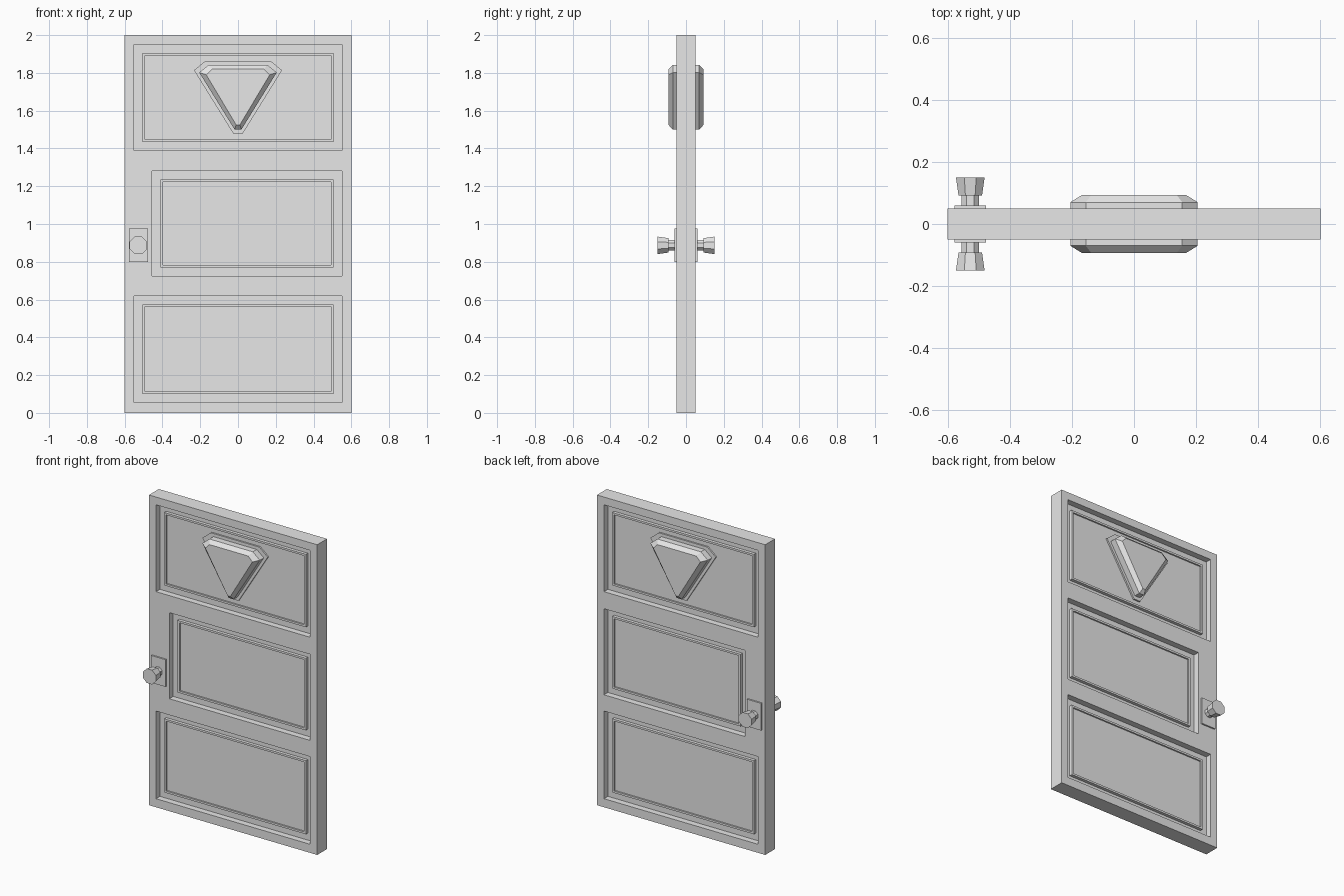
import bpy, bmesh, math
from mathutils import Matrix, Vector

cube = bpy.data.objects.get("Cube")
if cube:
    bpy.data.objects.remove(cube)

grey = bpy.data.materials.new("plain grey")
grey.use_nodes = True
grey.diffuse_color = (0.8, 0.8, 0.8, 1)
grey.node_tree.nodes["Principled BSDF"].inputs["Base Color"].default_value = (0.8, 0.8, 0.8, 1)


def finish(name, bm):
    bmesh.ops.recalc_face_normals(bm, faces=bm.faces)
    mesh = bpy.data.meshes.new(name)
    bm.to_mesh(mesh)
    bm.free()
    mesh.materials.append(grey)
    obj = bpy.data.objects.new(name, mesh)
    bpy.context.collection.objects.link(obj)
    return obj


def add_box(bm, x0, x1, y0, y1, z0, z1):
    size = Matrix.Diagonal((x1 - x0, y1 - y0, z1 - z0, 1))
    place = Matrix.Translation(((x0 + x1) / 2, (y0 + y1) / 2, (z0 + z1) / 2))
    return bmesh.ops.create_cube(bm, size=1, matrix=place @ size)


def add_loft(bm, loops):
    """Skin closed loops of points one after another and cap the ends."""
    rings = [[bm.verts.new(p) for p in loop] for loop in loops]
    for a, b in zip(rings, rings[1:]):
        for i in range(len(a)):
            j = (i + 1) % len(a)
            bm.faces.new((a[i], a[j], b[j], b[i]))
    bm.faces.new(rings[0])
    bm.faces.new(rings[-1])


HALF, FLOOR, RIDGE, FIELD = 0.05, 0.01, 0.03, 0.02   # half thicknesses
panels = {"top": (-0.55, 0.55, 1.39, 1.95),
          "middle": (-0.455, 0.55, 0.725, 1.28),
          "bottom": (-0.55, 0.55, 0.055, 0.62)}

# Door slab with sunken panel openings on both faces
bm = bmesh.new()
add_box(bm, -0.6, 0.6, -HALF, HALF, 0, 2)
door = finish("door_slab", bm)
bm = bmesh.new()
for x0, x1, z0, z1 in panels.values():
    add_box(bm, x0, x1, FLOOR, 0.1, z0, z1)
    add_box(bm, x0, x1, -0.1, -FLOOR, z0, z1)
cutter = finish("panel_cutter", bm)
cutter.hide_render = True
cut = door.modifiers.new("openings", 'BOOLEAN')
cut.object = cutter
cut.solver = 'EXACT'
bpy.context.view_layer.objects.active = door
bpy.ops.object.modifier_apply(modifier=cut.name)
bpy.data.objects.remove(cutter)

# Raised panels with a narrow ridge around a lower field
for name, (x0, x1, z0, z1) in panels.items():
    bm = bmesh.new()
    m = 0.045
    add_box(bm, x0 + m, x1 - m, -RIDGE, RIDGE, z0 + m, z1 - m)
    bm.normal_update()
    fields = [f for f in bm.faces if abs(f.normal.y) > 0.9]
    bmesh.ops.inset_individual(bm, faces=fields, thickness=0.018)
    pushed = bmesh.ops.extrude_discrete_faces(bm, faces=fields)["faces"]
    for f in pushed:
        for v in f.verts:
            v.co.y = math.copysign(FIELD, v.co.y)
    finish(name + "_panel", bm)


# Wedge ornament: flat rim, straight block and chamfered face
def wedge(side, top, shoulder, low, wide, flat, tip, y):
    half = [(tip, low), (wide, shoulder), (flat, top)]
    pts = half + [(-x, z) for x, z in reversed(half)]
    return [Vector((x, side * y, z)) for x, z in pts]


rim = (1.863, 1.814, 1.477, 0.233, 0.173, 0.024)
block = (1.843, 1.802, 1.5, 0.205, 0.155, 0.018)
face = (1.82, 1.79, 1.525, 0.168, 0.138, 0.01)
for side, label in ((-1, "front"), (1, "back")):
    bm = bmesh.new()
    add_loft(bm, [wedge(side, *rim, y) for y in (0, RIDGE)])
    add_loft(bm, [wedge(side, *block, 0.01), wedge(side, *block, 0.07),
                  wedge(side, *face, 0.093)])
    finish(label + "_wedge_ornament", bm)

# Handle plate, shaft and flared knob
for side, label in ((-1, "front"), (1, "back")):
    bm = bmesh.new()
    y0, y1 = sorted((side * 0.04, side * 0.06))
    add_box(bm, -0.578, -0.476, y0, y1, 0.8, 0.975)
    finish(label + "_handle_plate", bm)

    def ring(radius, y):
        angles = [math.tau * (i + 0.5) / 8 for i in range(8)]
        return [Vector((-0.527 + radius * math.cos(a), side * y,
                        0.887 + radius * math.sin(a))) for a in angles]

    bm = bmesh.new()
    add_loft(bm, [ring(0.03, 0.05), ring(0.03, 0.092), ring(0.041, 0.092), ring(0.05, 0.15)])
    finish(label + "_knob", bm)
